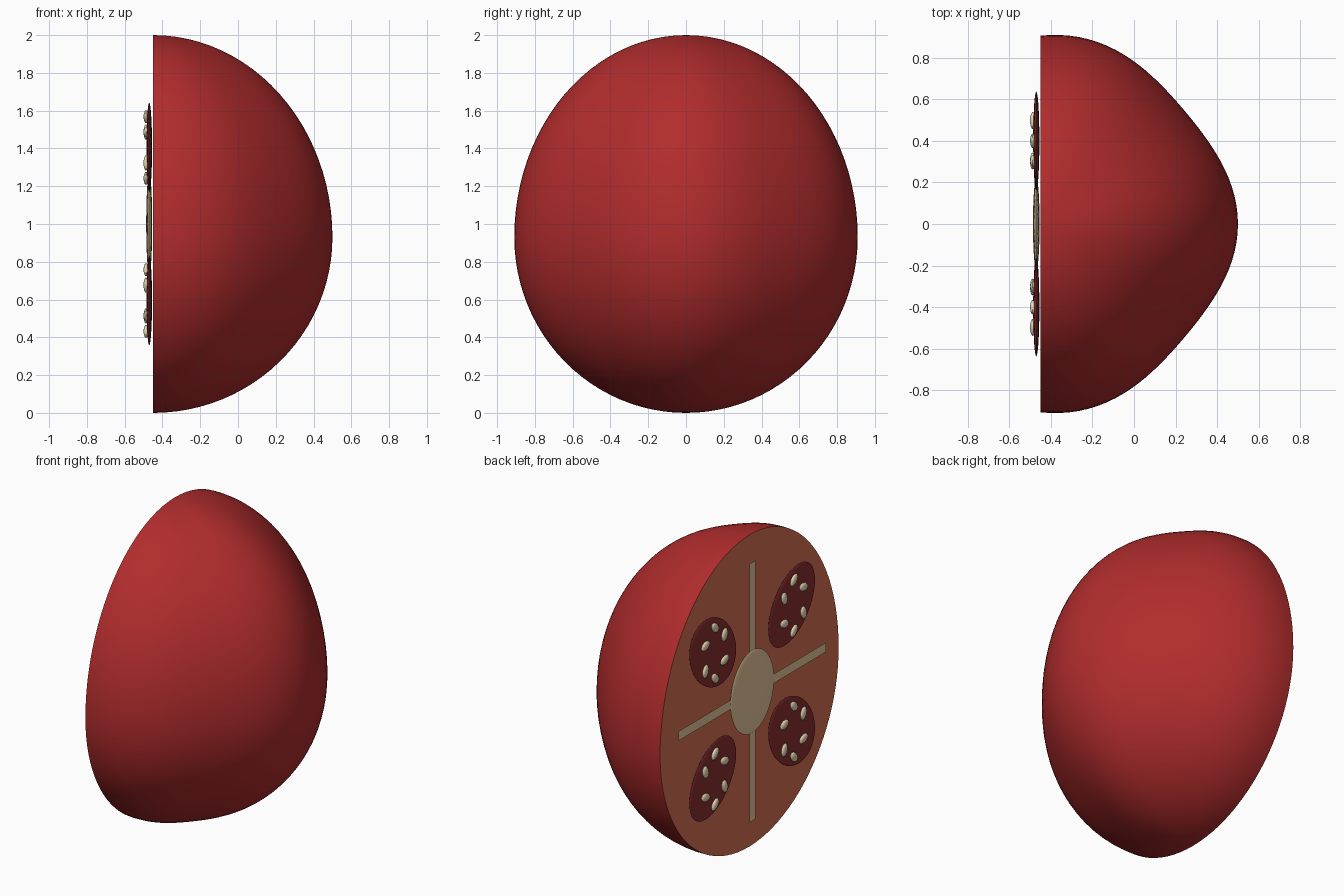
import bpy, bmesh
from math import sin, cos, pi, radians
from mathutils import Matrix

if "Cube" in bpy.data.objects:
    bpy.data.objects.remove(bpy.data.objects["Cube"], do_unlink=True)


def material(name, r, g, b):
    m = bpy.data.materials.new(name)
    m.use_nodes = True
    m.diffuse_color = (r, g, b, 1)
    m.node_tree.nodes["Principled BSDF"].inputs["Base Color"].default_value = (r, g, b, 1)
    return m


skin_red = material("skin_red", 0.44, 0.025, 0.026)
flesh_orange = material("flesh_orange", 0.67, 0.16, 0.085)
pocket_red = material("pocket_dark_red", 0.25, 0.027, 0.03)
core_cream = material("core_cream", 0.82, 0.6, 0.34)
seed_cream = material("seed_pale_cream", 0.83, 0.72, 0.48)

CUT = -0.45          # x of the cut plane
INNER = CUT - 0.02   # x of the walls, core and pockets
MID = 1.0            # height of the middle of the cut face


def add_object(name, bm, *mats):
    mesh = bpy.data.meshes.new(name)
    bm.to_mesh(mesh)
    bm.free()
    for m in mats:
        mesh.materials.append(m)
    obj = bpy.data.objects.new(name, mesh)
    bpy.context.collection.objects.link(obj)
    return obj


def ellipsoid(name, loc, radii, turn, mat, segs=32):
    """Flattened ball lying on the cut face, turned about x."""
    bm = bmesh.new()
    bmesh.ops.create_uvsphere(bm, u_segments=segs, v_segments=segs // 2, radius=1)
    bm.transform(Matrix.Translation(loc) @ Matrix.Rotation(turn, 4, 'X')
                 @ Matrix.Diagonal((*radii, 1)))
    return add_object(name, bm, mat)


def sheet(name, half_y, half_z, mat):
    """Thin upright strip facing -x."""
    bm = bmesh.new()
    corners = ((-1, -1), (-1, 1), (1, 1), (1, -1))
    bm.faces.new([bm.verts.new((INNER - 0.001, half_y * a, MID + half_z * b))
                  for a, b in corners])
    bm.normal_update()
    if bm.faces[:][0].normal.x > 0:
        bmesh.ops.reverse_faces(bm, faces=bm.faces)
    return add_object(name, bm, mat)


# Half fruit: softly lobed outline swept over an egg-shaped height profile
def skin_point(theta, phi):
    r = (0.922 + 0.028 * cos(4.6 * theta)) * sin(phi)
    height = 1.07 if cos(phi) > 0 else 0.93
    return (CUT + r * cos(theta), 0.965 * r * sin(theta), 0.93 + height * cos(phi))


SEGS, RINGS = 64, 48
bm = bmesh.new()
grid = [[bm.verts.new(skin_point(-pi / 2 + pi * i / SEGS, pi * j / RINGS))
         for i in range(SEGS + 1)] for j in range(RINGS + 1)]
for j in range(RINGS):
    for i in range(SEGS):
        bm.faces.new((grid[j][i], grid[j + 1][i], grid[j + 1][i + 1], grid[j][i + 1]))
bmesh.ops.remove_doubles(bm, verts=bm.verts, dist=1e-5)

# Flat cut face closes the open side
rim = [e for e in bm.edges if e.is_boundary]
for face in bmesh.ops.edgenet_fill(bm, edges=rim)["faces"]:
    face.material_index = 1
bmesh.ops.recalc_face_normals(bm, faces=bm.faces)
parts = [add_object("fruit_half", bm, skin_red, flesh_orange)]

# Pale walls and core
parts.append(sheet("wall_upright", 0.03, 0.83, core_cream))
parts.append(sheet("wall_level", 0.75, 0.03, core_cream))
parts.append(ellipsoid("core", (INNER, 0, MID), (0.016, 0.22, 0.265), 0, core_cream, 48))

# Seed pockets with a ring of six seeds each
for side, up, label in ((1, 1, "upper_left"), (-1, 1, "upper_right"),
                        (1, -1, "lower_left"), (-1, -1, "lower_right")):
    y, z = side * 0.4, MID + up * 0.405
    tilt = side * up * radians(45)
    parts.append(ellipsoid("pocket_" + label, (INNER, y, z),
                           (0.015, 0.27, 0.197), tilt, pocket_red, 40))
    for k in range(6):
        a = radians(90 + 60 * k)
        spot = (INNER - 0.017, y + 0.112 * cos(a), z + 0.163 * sin(a))
        parts.append(ellipsoid(f"seed_{label}_{k + 1}", spot, (0.013, 0.042, 0.026),
                               tilt + radians(60 * k), seed_cream, 16))

# Smooth shading with a crisp cut edge
for obj in bpy.context.selected_objects:
    obj.select_set(False)
for obj in parts:
    obj.select_set(True)
bpy.context.view_layer.objects.active = parts[0]
bpy.ops.object.shade_smooth_by_angle(angle=radians(40))
